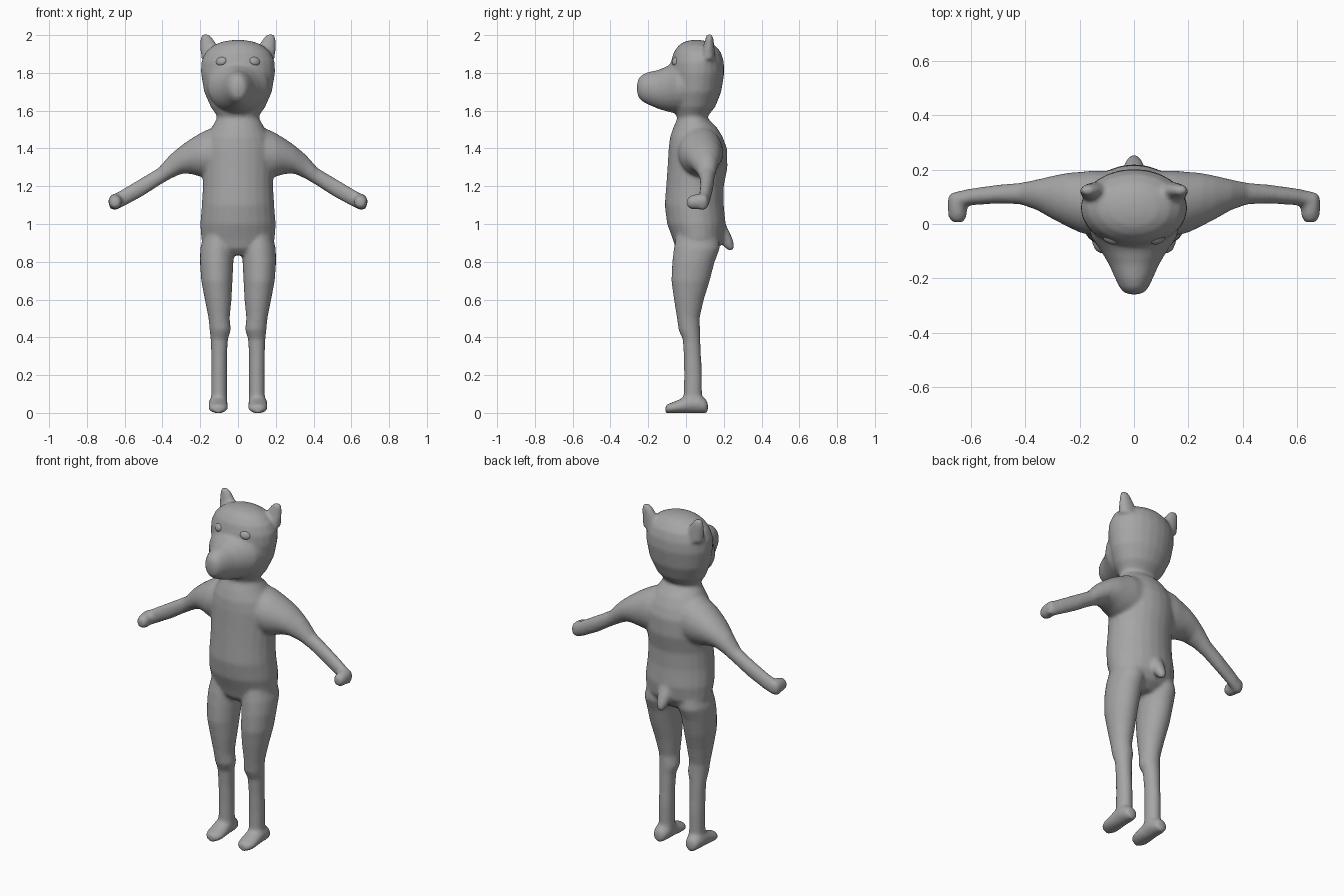
import bpy, bmesh, math
from mathutils import Vector

grey = bpy.data.materials.new("soft_grey")
grey.diffuse_color = (0.38, 0.38, 0.38, 1)


def loft(bm, axis, rings, sign=1, sides=24):
    """Skin ellipses (centre x, y, z, radius 1, radius 2) stacked along one axis."""
    u, v = {"x": ((0, 1, 0), (0, 0, 1)), "y": ((1, 0, 0), (0, 0, 1)),
            "z": ((1, 0, 0), (0, 1, 0))}[axis]
    loops = []
    for x, y, z, a, b in rings:
        c = Vector((x * sign, y, z))
        loops.append([bm.verts.new(c + Vector(u) * a * math.cos(t) + Vector(v) * b * math.sin(t))
                      for t in (2 * math.pi * i / sides for i in range(sides))])
    faces = [bm.faces.new(loops[0]), bm.faces.new(loops[-1])]
    for p, q in zip(loops, loops[1:]):
        for i in range(sides):
            j = (i + 1) % sides
            faces.append(bm.faces.new((p[i], p[j], q[j], q[i])))
    bmesh.ops.recalc_face_normals(bm, faces=faces)


def span_z(rows):
    """Rows of height, x centre, half width, front y, back y."""
    return [(x, (f + k) / 2, z, w, (k - f) / 2) for z, x, w, f, k in rows]


body = bmesh.new()

# torso and neck
loft(body, "z", span_z([
    (.835, 0, .10, -.02, .12), (.87, 0, .16, -.055, .17), (.92, 0, .195, -.07, .20),
    (1.0, 0, .20, -.10, .21), (1.1, 0, .192, -.113, .20), (1.2, 0, .186, -.105, .20),
    (1.3, 0, .19, -.098, .22), (1.4, 0, .19, -.092, .217), (1.46, 0, .17, -.085, .195),
    (1.51, 0, .14, -.068, .165), (1.56, 0, .112, -.045, .115), (1.62, 0, .12, -.04, .12)]))

# cranium
loft(body, "z", span_z([
    (1.57, 0, .11, -.05, .115), (1.62, 0, .145, -.07, .155), (1.7, 0, .18, -.08, .187),
    (1.8, 0, .197, -.085, .203), (1.86, 0, .195, -.08, .2), (1.91, 0, .172, -.065, .185),
    (1.945, 0, .132, -.04, .155), (1.965, 0, .085, -.01, .12), (1.974, 0, .03, .03, .08)]))

# muzzle: depth, half width, bottom, top
muzzle = [(.03, .175, 1.59, 1.90), (-.05, .158, 1.585, 1.87), (-.1, .122, 1.595, 1.835),
          (-.15, .092, 1.61, 1.815), (-.2, .07, 1.632, 1.805), (-.235, .053, 1.65, 1.79),
          (-.252, .038, 1.67, 1.77), (-.26, .015, 1.70, 1.74)]
loft(body, "y", [(0, y, (a + b) / 2, w, (b - a) / 2) for y, w, a, b in muzzle])

# tail
loft(body, "z", [(0, .16, 1.0, .05, .05), (0, .185, .95, .045, .05), (0, .213, .91, .035, .038),
                 (0, .228, .88, .026, .028), (0, .236, .86, .014, .014)])

for s in (-1, 1):
    # leg
    loft(body, "z", span_z([
        (.03, .10, .045, -.02, .10), (.1, .10, .042, -.012, .085), (.2, .10, .042, -.01, .085),
        (.3, .10, .042, -.012, .08), (.39, .099, .046, -.018, .076), (.44, .094, .057, -.04, .075),
        (.5, .10, .056, -.048, .072), (.6, .105, .071, -.064, .095), (.7, .112, .083, -.078, .126),
        (.8, .113, .089, -.073, .152), (.87, .11, .09, -.065, .18), (.95, .1, .08, -.05, .17)]), s)
    # foot
    foot = [(.116, .02, .05), (.105, .038, .07), (.07, .048, .09), (.02, .05, .095),
            (-.03, .052, .07), (-.07, .052, .053), (-.098, .04, .043), (-.108, .022, .034)]
    loft(body, "y", [(.105, y, h / 2 + .001, w, h / 2 + .003) for y, w, h in foot], s)
    # arm
    loft(body, "x", [
        (.08, .075, 1.375, .12, .145), (.15, .077, 1.375, .12, .13), (.2, .08, 1.366, .112, .115),
        (.25, .09, 1.358, .098, .093), (.3, .098, 1.341, .08, .075), (.36, .108, 1.302, .056, .064),
        (.42, .112, 1.25, .04, .048), (.5, .11, 1.2, .035, .05), (.6, .1, 1.143, .031, .048),
        (.65, .09, 1.117, .031, .045), (.68, .085, 1.11, .024, .03)], s)
    # hand
    loft(body, "y", [(.655, .115, 1.12, .022, .028), (.652, .095, 1.12, .034, .04),
                     (.65, .06, 1.118, .036, .042), (.65, .025, 1.115, .034, .036),
                     (.65, .006, 1.113, .02, .022)], s)
    # ear
    loft(body, "z", [(.14, .115, 1.87, .055, .04), (.147, .118, 1.92, .052, .034),
                     (.157, .122, 1.955, .042, .027), (.167, .124, 1.985, .032, .021),
                     (.174, .124, 2.006, .018, .014)], s)

mesh = bpy.data.meshes.new("body")
body.to_mesh(mesh)
body.free()
mesh.materials.append(grey)
obj = bpy.data.objects.new("body", mesh)
bpy.context.collection.objects.link(obj)

# blend the parts into one soft skin
remesh = obj.modifiers.new("skin", "REMESH")
remesh.mode = "VOXEL"
remesh.voxel_size = 0.009
remesh.use_smooth_shade = True
soften = obj.modifiers.new("soften", "SMOOTH")
soften.factor = 0.5
soften.iterations = 10

# eyes
for s, side in ((-1, "left"), (1, "right")):
    bpy.ops.mesh.primitive_uv_sphere_add(segments=20, ring_count=12, radius=1,
                                         location=(.088 * s, -.053, 1.862),
                                         rotation=(math.radians(-28), math.radians(10 * s),
                                                   math.radians(25 * s)))
    eye = bpy.context.object
    eye.name = "eye_" + side
    eye.scale = (.031, .018, .025)
    eye.data.materials.append(grey)
    bpy.ops.object.shade_smooth()
